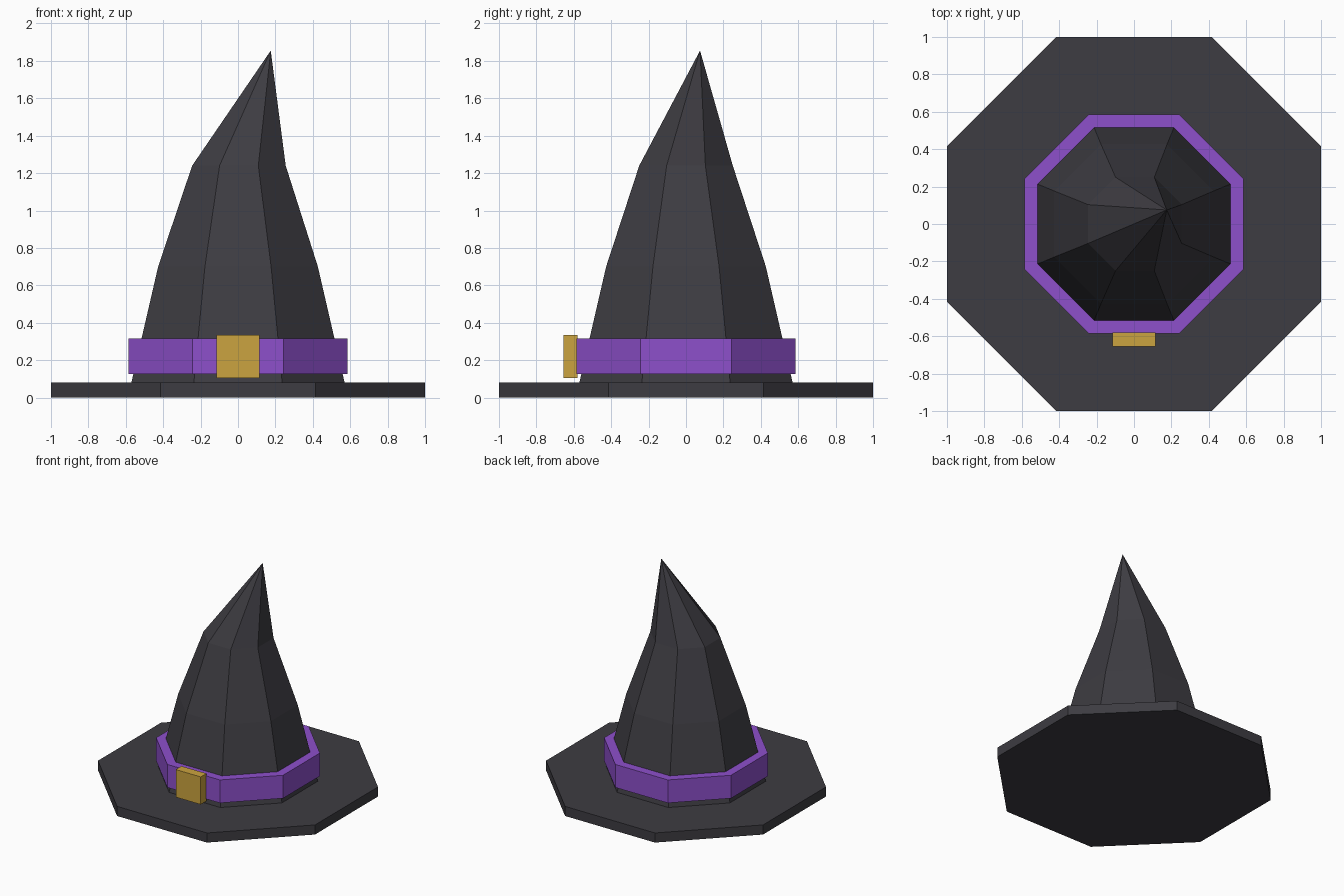
import bpy, bmesh
from math import cos, sin, pi
from mathutils import Vector

cube = bpy.data.objects.get("Cube")
if cube:
    bpy.data.objects.remove(cube, do_unlink=True)

SIDES = 8


def material(name, rgb):
    m = bpy.data.materials.new(name)
    m.use_nodes = True
    m.diffuse_color = (*rgb, 1)
    m.node_tree.nodes["Principled BSDF"].inputs["Base Color"].default_value = (*rgb, 1)
    return m


felt = material("charcoal felt", (0.047, 0.045, 0.054))
ribbon = material("purple ribbon", (0.27, 0.08, 0.60))
gold = material("gold", (0.60, 0.37, 0.05))


def finish(name, bm, mat):
    bmesh.ops.recalc_face_normals(bm, faces=bm.faces)
    mesh = bpy.data.meshes.new(name)
    bm.to_mesh(mesh)
    bm.free()
    mesh.materials.append(mat)
    obj = bpy.data.objects.new(name, mesh)
    bpy.context.collection.objects.link(obj)
    return obj


def loft(name, rings, mat, apex=None):
    """Octagonal loft; each ring is (half width across flats, z, centre x)."""
    bm = bmesh.new()
    loops = []
    for flat, z, cx in rings:
        r = flat / cos(pi / SIDES)
        angles = [(i + 0.5) * 2 * pi / SIDES for i in range(SIDES)]
        loops.append([bm.verts.new((cx + r * cos(a), r * sin(a), z)) for a in angles])
    bm.faces.new(loops[0])
    tip = bm.verts.new(apex) if apex else None
    if not tip:
        bm.faces.new(loops[-1])
    for i in range(SIDES):
        j = (i + 1) % SIDES
        for low, high in zip(loops, loops[1:]):
            bm.faces.new((low[i], low[j], high[j], high[i]))
        if tip:
            bm.faces.new((loops[-1][i], loops[-1][j], tip))
    return finish(name, bm, mat)


def box(name, low, high, mat):
    low, high = Vector(low), Vector(high)
    bm = bmesh.new()
    bmesh.ops.create_cube(bm, size=1)
    bmesh.ops.scale(bm, vec=high - low, verts=bm.verts)
    bmesh.ops.translate(bm, vec=(low + high) / 2, verts=bm.verts)
    return finish(name, bm, mat)


# Wide flat brim
loft("brim", [(1.0, 0, 0), (1.0, 0.08, 0)], felt)

# Tapering crown with a bent tip
loft("crown", [(0.57, 0.08, 0), (0.427, 0.7, 0), (0.25, 1.24, 0.005)], felt,
     apex=(0.175, 0.075, 1.855))

# Ribbon band and front buckle
loft("hat_band", [(0.585, 0.125, 0), (0.585, 0.317, 0)], ribbon)
box("buckle", (-0.115, -0.655, 0.105), (0.115, -0.58, 0.335), gold)
